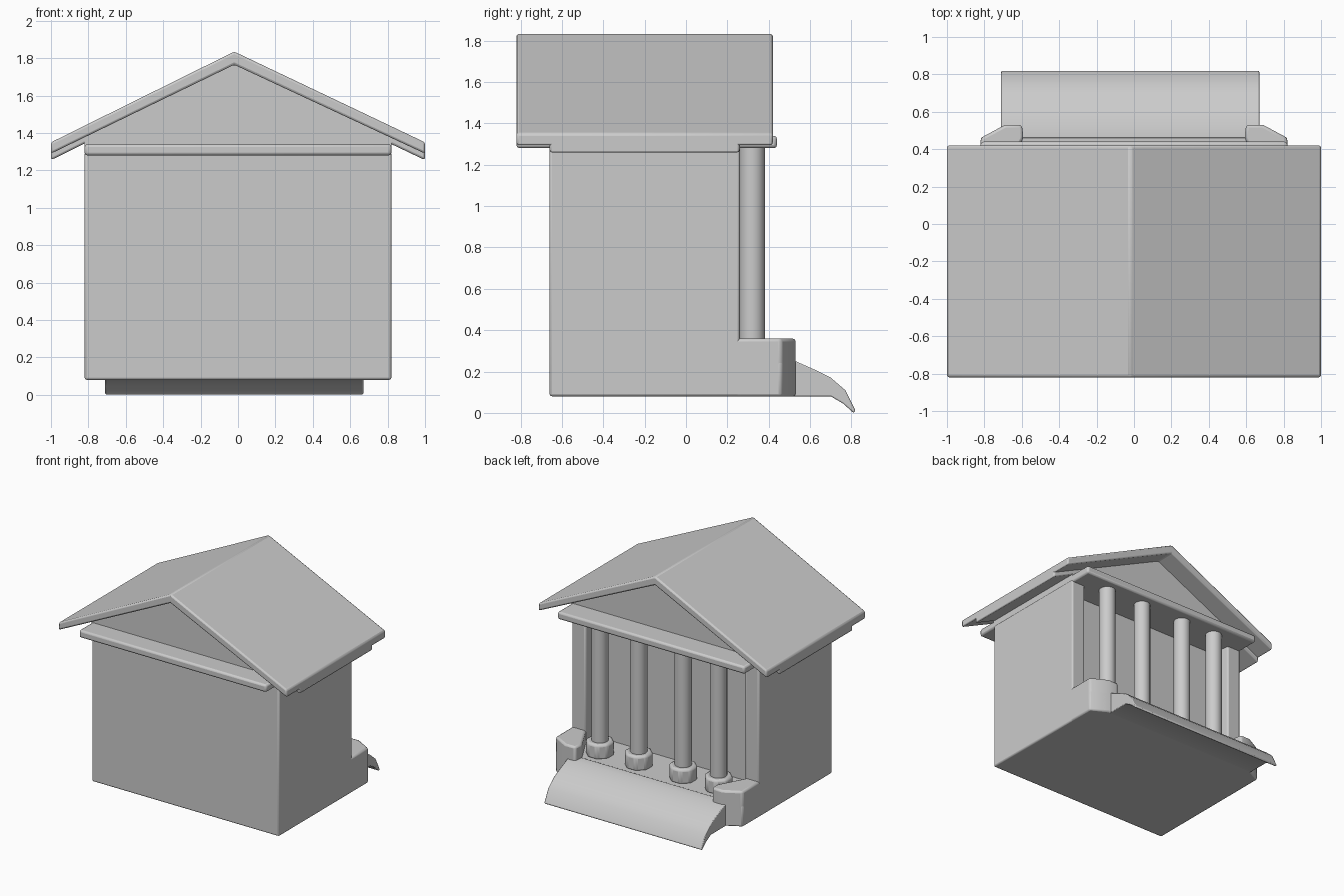
import bpy, bmesh, math

if "Cube" in bpy.data.objects:
    bpy.data.objects.remove(bpy.data.objects["Cube"])


def prism(name, pts, a, b, axis, bevel=0.012):
    """Extrude a 2D outline from a to b along an axis (x: pts are yz, y: xz, z: xy)."""
    place = {'x': lambda p, t: (t, p[0], p[1]),
             'y': lambda p, t: (p[0], t, p[1]),
             'z': lambda p, t: (p[0], p[1], t)}[axis]
    bm = bmesh.new()
    lo = [bm.verts.new(place(p, a)) for p in pts]
    hi = [bm.verts.new(place(p, b)) for p in pts]
    bm.faces.new(lo)
    bm.faces.new(hi[::-1])
    n = len(pts)
    for i in range(n):
        bm.faces.new((lo[i], hi[i], hi[(i + 1) % n], lo[(i + 1) % n]))
    bmesh.ops.recalc_face_normals(bm, faces=bm.faces)
    me = bpy.data.meshes.new(name)
    bm.to_mesh(me)
    bm.free()
    ob = bpy.data.objects.new(name, me)
    bpy.context.collection.objects.link(ob)
    if bevel:
        m = ob.modifiers.new("bevel", 'BEVEL')
        m.width = bevel
        m.segments = 2
        m.limit_method = 'ANGLE'
        m.angle_limit = math.radians(35)
    smooth(ob)
    return ob


def smooth(ob):
    bpy.ops.object.select_all(action='DESELECT')
    ob.select_set(True)
    bpy.context.view_layer.objects.active = ob
    bpy.ops.object.shade_smooth_by_angle(angle=math.radians(35))


def rect(x0, x1, y0, y1):
    return [(x0, y0), (x1, y0), (x1, y1), (x0, y1)]


# walls: solid block with a recessed porch wall between two end pilasters
prism("walls", [(-.82, -.66), (.82, -.66), (.82, .26), (.70, .26), (.68, .10),
                (-.68, .10), (-.70, .26), (-.82, .26)], .08, 1.30, 'z')

# podium floor with clipped corners
prism("podium", [(-.82, 0), (.82, 0), (.82, .46), (.69, .53),
                 (-.69, .53), (-.82, .46)], .08, .25, 'z')

# raised cheeks either side of the porch
for s, side in ((-1, "left"), (1, "right")):
    plan = [(.82, .20), (.82, .46), (.69, .53), (.60, .53), (.59, .46), (.70, .26), (.70, .20)]
    prism("cheek_" + side, [(s * x, y) for x, y in plan], .08, .36, 'z', .015)

# curved entrance ramp
prism("ramp", [(.46, .255), (.53, .25), (.62, .21), (.70, .17), (.77, .11), (.82, .01),
               (.81, 0), (.76, .045), (.70, .08), (.46, .08)], -.71, .67, 'x', .006)

# columns on octagonal bases
for i, x in enumerate((-.51, -.20, .19, .53)):
    for part, r, z0, z1, sides in (("column", .062, .25, 1.30, 24),
                                   ("column_base", .105, .24, .36, 8)):
        off = math.pi / sides
        ring = [(x + r * math.cos(off + k * math.tau / sides),
                 .32 + r * math.sin(off + k * math.tau / sides)) for k in range(sides)]
        prism(f"{part}_{i}", ring, z0, z1, 'z', .018 if sides == 8 else 0)

# cornice slab
prism("cornice", rect(-.82, .82, -.82, .44), 1.28, 1.34, 'z', .015)

# recessed gable block under the roof
prism("gable", [(-.82, 1.31), (.82, 1.31), (.82, 1.38), (0, 1.78), (-.82, 1.38)],
      -.66, .26, 'y', 0)


# roof: outer skin, with a shorter lining below it
def roof(name, top_ridge, top_eave, low_ridge, low_eave, y0, y1):
    prism(name, [(-1, low_eave), (-1, top_eave), (-.02, top_ridge), (1, top_eave),
                 (1, low_eave), (-.02, low_ridge)], y0, y1, 'y', .012)


roof("roof", 1.835, 1.35, 1.765, 1.29, -.82, .42)
roof("roof_lining", 1.80, 1.32, 1.74, 1.255, -.66, .26)
